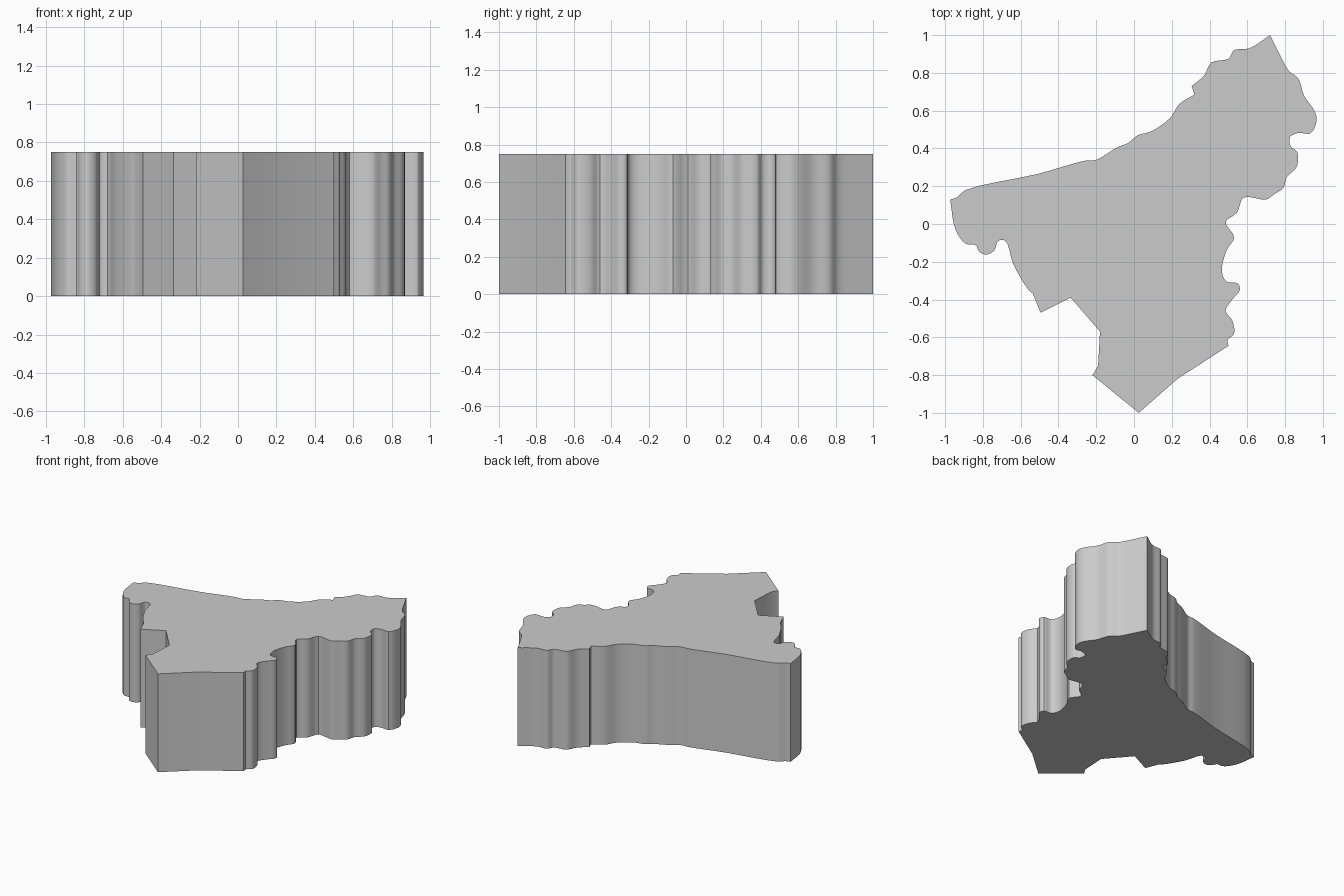
import bpy, bmesh
from mathutils import Vector

if "Cube" in bpy.data.objects:
    bpy.data.objects.remove(bpy.data.objects["Cube"])

HEIGHT = 0.75

# Outline as runs: (curved?, points); each run begins where the previous one ends
RUNS = [
    # wavy right coast
    (True, [(.77, .90), (.82, .81), (.87, .77), (.90, .68), (.955, .60), (.967, .55),
            (.935, .48), (.87, .482), (.825, .46), (.83, .41), (.865, .38), (.86, .30),
            (.81, .25), (.79, .19), (.745, .16), (.70, .13), (.58, .14), (.545, .06),
            (.485, .01), (.53, -.07), (.49, -.14), (.465, -.25), (.49, -.305),
            (.55, -.315), (.56, -.35), (.52, -.40), (.485, -.46), (.52, -.51),
            (.53, -.58), (.495, -.615), (.50, -.645)]),
    # straight lower borders
    (False, [(.23, -.82), (.025, -1.0), (-.22, -.80), (-.19, -.75), (-.18, -.57),
             (-.335, -.39), (-.495, -.47), (-.535, -.37)]),
    # left coast with a small bay
    (True, [(-.565, -.34), (-.64, -.21), (-.68, -.09), (-.72, -.09), (-.74, -.14),
            (-.785, -.162), (-.82, -.145), (-.84, -.11), (-.89, -.105),
            (-.945, -.03), (-.973, .13)]),
    # long upper border
    (True, [(-.94, .14), (-.89, .18), (-.51, .265), (-.26, .335), (-.20, .34),
            (-.09, .405), (-.03, .43), (.02, .47), (.09, .49), (.19, .56),
            (.24, .635), (.32, .685)]),
    (False, [(.305, .73)]),
    (True, [(.37, .785), (.41, .855), (.50, .875), (.53, .92), (.61, .93), (.72, 1.0)]),
]


def smooth_run(pts, steps=4):
    """Centripetal Catmull-Rom through pts, leaving out the first point."""
    p = [Vector(q) for q in pts]
    p = [2 * p[0] - p[1]] + p + [2 * p[-1] - p[-2]]
    out = []
    for a, b, c, d in zip(p, p[1:], p[2:], p[3:]):
        t1 = (b - a).length ** .5
        t2 = t1 + (c - b).length ** .5
        t3 = t2 + (d - c).length ** .5
        for i in range(1, steps + 1):
            t = t1 + (t2 - t1) * i / steps
            ab = a.lerp(b, t / t1)
            bc = b.lerp(c, (t - t1) / (t2 - t1))
            cd = c.lerp(d, (t - t2) / (t3 - t2))
            abc = ab.lerp(bc, t / t2)
            bcd = bc.lerp(cd, (t - t1) / (t3 - t1))
            out.append(abc.lerp(bcd, (t - t1) / (t2 - t1)))
    return out


outline = []
last = RUNS[-1][1][-1]
for curved, pts in RUNS:
    outline += smooth_run([last] + pts) if curved else [Vector(q) for q in pts]
    last = pts[-1]

# Extruded slab
bm = bmesh.new()
base = bm.faces.new([bm.verts.new((v.x, v.y, 0)) for v in outline])
top = bmesh.ops.extrude_face_region(bm, geom=[base], use_keep_orig=True)
bmesh.ops.translate(bm, vec=(0, 0, HEIGHT),
                    verts=[g for g in top["geom"] if isinstance(g, bmesh.types.BMVert)])
bmesh.ops.recalc_face_normals(bm, faces=bm.faces)
mesh = bpy.data.meshes.new("region_slab")
bm.to_mesh(mesh)
bm.free()
slab = bpy.data.objects.new("region_slab", mesh)
bpy.context.collection.objects.link(slab)

# Smooth walls, sharp rims and corners
bpy.context.view_layer.objects.active = slab
slab.select_set(True)
bpy.ops.object.shade_smooth_by_angle(angle=0.52)
